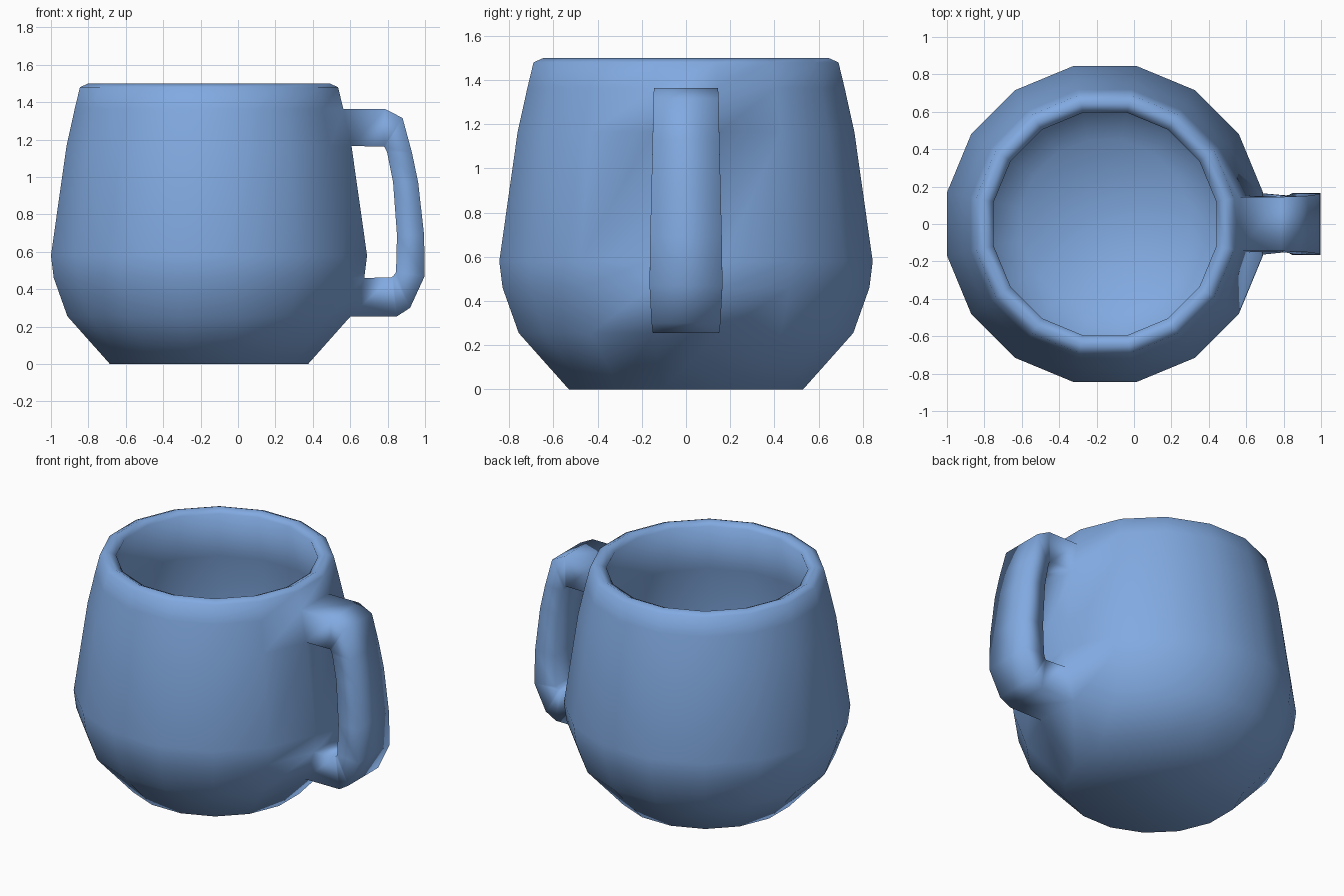
import bpy, bmesh, math

cube = bpy.data.objects.get("Cube")
if cube:
    bpy.data.objects.remove(cube, do_unlink=True)

SIDES = 16
CENTRE_X = -0.155
BLUE = (0.22, 0.40, 0.75, 1.0)

# Wall profile as (distance to flat side, height), from base over the rim to the inner floor
WALL = [(0.53, 0), (0.757, 0.255), (0.83, 0.46), (0.845, 0.58), (0.762, 1.165),
        (0.718, 1.364), (0.69, 1.48), (0.645, 1.5), (0.595, 1.475),
        (0.66, 1.165), (0.74, 0.58), (0.725, 0.48), (0.66, 0.32), (0.45, 0.1)]

# Handle stations: outer (x, z), inner (x, z), half width
HANDLE = [((0.786, 1.364), (0.78, 1.163), 0.145),
          ((0.88, 1.315), (0.786, 1.155), 0.148),
          ((0.93, 1.13), (0.797, 1.134), 0.151),
          ((0.963, 0.973), (0.829, 0.973), 0.155),
          ((0.995, 0.69), (0.85, 0.69), 0.162),
          ((0.998, 0.47), (0.845, 0.49), 0.165),
          ((0.92, 0.30), (0.83, 0.47), 0.156),
          ((0.85, 0.255), (0.818, 0.463), 0.15)]


def make_ring(bm, apothem, z):
    radius = apothem / math.cos(math.pi / SIDES)
    angles = [(i - 0.5) * math.tau / SIDES for i in range(SIDES)]
    return [bm.verts.new((CENTRE_X + radius * math.cos(a), radius * math.sin(a), z))
            for a in angles]


def bridge(bm, a, b, skip=False):
    for i in range(1 if skip else 0, len(a)):
        j = (i + 1) % len(a)
        bm.faces.new((a[i], a[j], b[j], b[i]))


bm = bmesh.new()

# Cup wall, leaving one open panel at each end of the handle
rings = [make_ring(bm, r, z) for r, z in WALL]
LOW, HIGH = 1, 4
for k in range(len(rings) - 1):
    bridge(bm, rings[k], rings[k + 1], skip=k in (LOW, HIGH))

# Base and inner floor
bm.faces.new(rings[0])
bm.faces.new(rings[-1])

# Handle grows out of the upper panel and back into the lower one
upper, top = rings[HIGH], rings[HIGH + 1]
bottom, lower = rings[LOW], rings[LOW + 1]
loops = [[top[0], top[1], upper[1], upper[0]]]
for (ox, oz), (ix, iz), w in HANDLE:
    corners = [(ox, -w, oz), (ox, w, oz), (ix, w, iz), (ix, -w, iz)]
    loops.append([bm.verts.new(c) for c in corners])
loops.append([bottom[0], bottom[1], lower[1], lower[0]])
for a, b in zip(loops, loops[1:]):
    bridge(bm, a, b)

bmesh.ops.recalc_face_normals(bm, faces=bm.faces)
for face in bm.faces:
    face.smooth = True

mesh = bpy.data.meshes.new("mug")
bm.to_mesh(mesh)
bm.free()

# Glaze
glaze = bpy.data.materials.new("blue_glaze")
glaze.use_nodes = True
glaze.diffuse_color = BLUE
glaze.node_tree.nodes["Principled BSDF"].inputs["Base Color"].default_value = BLUE
mesh.materials.append(glaze)

mug = bpy.data.objects.new("mug", mesh)
bpy.context.collection.objects.link(mug)
